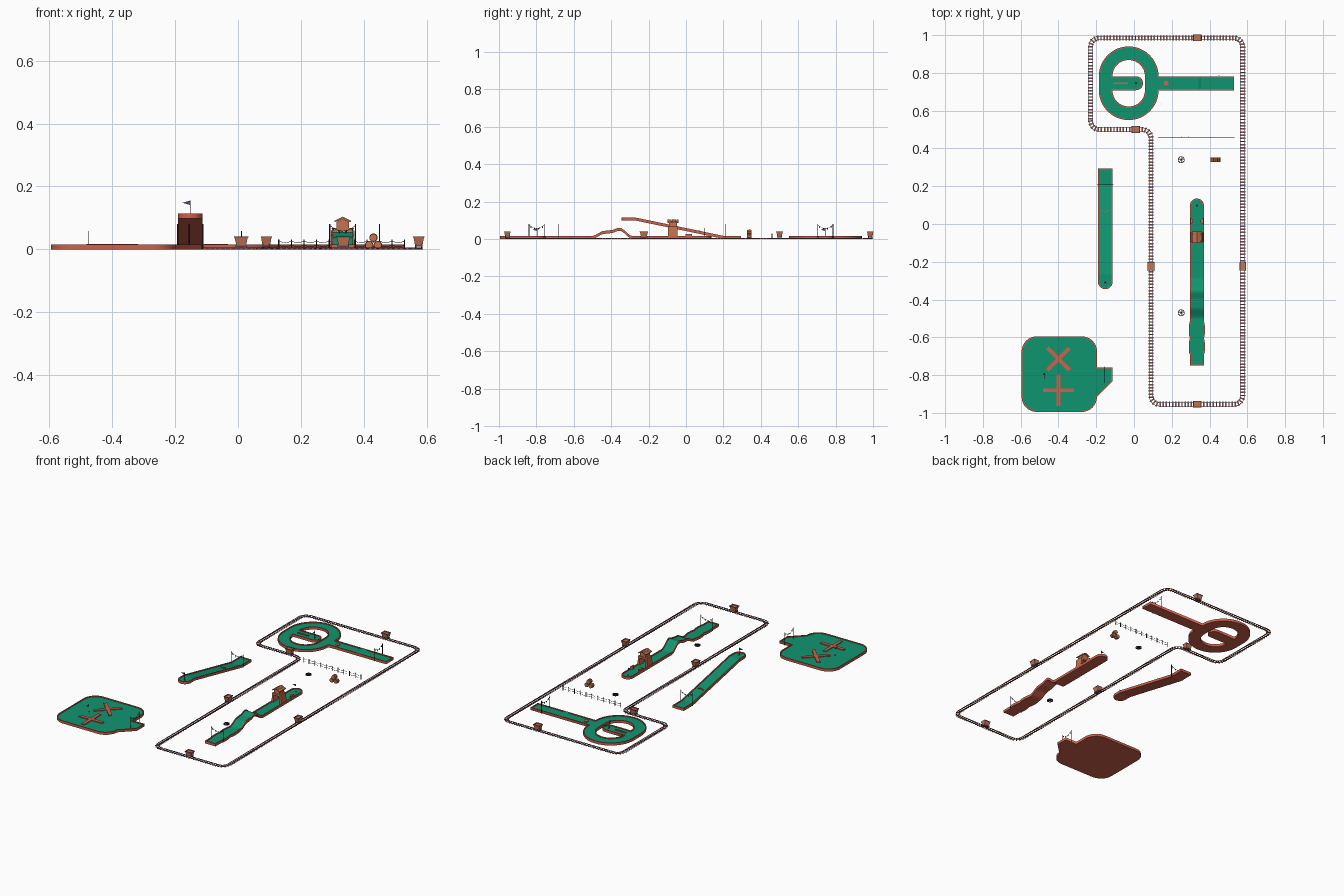
import bpy, bmesh, math
from mathutils import Vector as V, Matrix

if "Cube" in bpy.data.objects:
    bpy.data.objects.remove(bpy.data.objects["Cube"])

def mat(name, c):
    m = bpy.data.materials.new(name)
    m.diffuse_color = (*c, 1)
    m.use_nodes = True
    m.node_tree.nodes["Principled BSDF"].inputs["Base Color"].default_value = m.diffuse_color
    return m
RED, GREEN = mat("terracotta", (0.62, 0.12, 0.07)), mat("turf", (0.005, 0.30, 0.16))
DARK, PURPLE = mat("dark_wood", (0.04, 0.015, 0.02)), mat("steel_violet", (0.09, 0.07, 0.2))
WOOD = mat("orange_wood", (0.55, 0.17, 0.08))

class part:
    """Gathers bmesh geometry into one named object."""
    def __init__(self, name, m, M=Matrix()):
        self.name, self.m, self.M, self.bm = name, m, M, bmesh.new()
    def __enter__(self):
        return self.bm
    def __exit__(self, *err):
        bmesh.ops.remove_doubles(self.bm, verts=self.bm.verts, dist=1e-6)
        bmesh.ops.recalc_face_normals(self.bm, faces=self.bm.faces)
        me = bpy.data.meshes.new(self.name)
        self.bm.to_mesh(me)
        me.materials.append(self.m)
        me.transform(self.M)
        bpy.context.collection.objects.link(bpy.data.objects.new(self.name, me))

def add_box(bm, c, s, rz=0.0):
    M = Matrix.Translation(c) @ Matrix.Rotation(rz, 4, 'Z') @ Matrix.Diagonal((*s, 1))
    return bmesh.ops.create_cube(bm, size=1, matrix=M)['verts']
def add_rod(bm, a, b, r, n=8):
    a, b = V(a), V(b)
    M = Matrix.Translation((a + b) / 2) @ (b - a).to_track_quat('Z', 'Y').to_matrix().to_4x4()
    bmesh.ops.create_cone(bm, cap_ends=True, segments=n, radius1=r, radius2=r, depth=(b - a).length, matrix=M)
def add_prism(bm, pts, vec):
    f = bm.faces.new([bm.verts.new(p) for p in pts])
    g = bmesh.ops.extrude_face_region(bm, geom=[f])['geom']
    bmesh.ops.translate(bm, vec=vec, verts=[v for v in g if isinstance(v, bmesh.types.BMVert)])
def arc(cx, cy, r, a, b, n=16):
    ts = [math.radians(a + (b - a) * i / n) for i in range(n + 1)]
    return [(cx + r * math.cos(t), cy + r * math.sin(t)) for t in ts]
def rounded(corners, r, n=6):
    out = []
    for i, p in enumerate(corners):
        p, a, b = V(p), V(corners[i - 1]), V(corners[(i + 1) % len(corners)])
        u, v = (a - p).normalized() * r, (b - p).normalized() * r
        for t in [math.pi / 2 * k / n for k in range(n + 1)]:
            out.append(tuple(p + u + v - v * math.cos(t) - u * math.sin(t)))
    return out
def offset(loop, d):
    """Shift a closed loop to its left by d."""
    out = []
    for i, p in enumerate(loop):
        p, a, b = V(p), V(loop[i - 1]), V(loop[(i + 1) % len(loop)])
        u, v = (p - a).normalized(), (b - p).normalized()
        n1, n2 = V((-u.y, u.x)), V((-v.y, v.x))
        out.append(tuple(p + (n1 + n2) * d / (1 + n1.dot(n2))))
    return out
def flat(name, loops, z0, z1, m):
    """Filled outline with holes, extruded from z0 to z1."""
    cu = bpy.data.curves.new(name, 'CURVE')
    cu.dimensions, cu.fill_mode, cu.extrude = '2D', 'BOTH', (z1 - z0) / 2
    for l in loops:
        s = cu.splines.new('POLY')
        s.points.add(len(l) - 1)
        for q, p in zip(s.points, l):
            q.co = (p[0], p[1], 0, 1)
        s.use_cyclic_u = True
    cu.materials.append(m)
    ob = bpy.data.objects.new(name, cu)
    bpy.context.collection.objects.link(ob)
    ob.location.z = (z0 + z1) / 2

RIM, H, TURF = 0.006, 0.016, 0.011
def flat_hole(name, loops):
    ins = [offset(l, RIM) for l in loops]
    flat(name + "_base", loops, 0, TURF - 0.001, RED)
    flat(name + "_border", loops + ins, TURF - 0.001, H, RED)
    flat(name + "_turf", ins, TURF - 0.001, TURF, GREEN)
def lane(name, cx, y0, y1, w, zf, round_low, wf=lambda y: 0.0):
    """Lofted strip with raised border; one end square, the other semicircular."""
    L, st = y1 - y0, []
    ds = {round(x, 5) for x in [k * L / 90 for k in range(91)] + [RIM, L - RIM - .0001, L - RIM] +
          [w - w * math.cos(math.pi / 16 * k) for k in range(8)]}
    for d in sorted(ds):               # d is measured from the round end
        y, e = (y0 + d if round_low else y1 - d), max(0, w - d)
        o = math.sqrt(max(0, w * w - e * e)) + wf(y)
        i = math.sqrt(max(0, (w - RIM) ** 2 - e * e)) + wf(y)
        st.append((y, zf(y), o, 0 if d > L - RIM - .00005 else i))
    T = TURF - .001
    sections = (("border", RED, lambda o, i: [(-o, 0), (-o, H), (-i, H), (-i, T), (i, T), (i, H), (o, H), (o, 0)]),
                ("turf", GREEN, lambda o, i: [(-i, TURF), (i, TURF)]))
    for label, m, prof in sections:
        with part(name + "_" + label, m) as bm:
            rows = [[bm.verts.new((cx + a, y, z + b)) for a, b in prof(o, i)] for y, z, o, i in st]
            n = len(rows[0])
            for r, s in zip(rows, rows[1:]):
                for k in range(n if n > 2 else 1):
                    bm.faces.new((r[k], r[(k + 1) % n], s[(k + 1) % n], s[k]))
            if n > 2:
                bm.faces.new([rows[-1][k] for k in (0, 1, 6, 7)])
def interp(tab, smooth):
    def f(y):
        for (a, za), (b, zb) in zip(tab, tab[1:]):
            if a <= y <= b:
                t = (y - a) / (b - a)
                return za + (zb - za) * (t * t * (3 - 2 * t) if smooth else t)
        return 0.0
    return f

# ring-shaped hole
cx, ya, yb = -0.028, 0.708, 0.782
outer = [(0.53, ya), (0.53, yb)] + arc(cx, yb, .158, 0, 180, 24) + arc(cx, ya, .158, 180, 360, 24)
inner = arc(cx, yb, .086, 0, 180) + arc(.011, .745, .037, 90, -90) + arc(cx, ya, .086, 180, 360)
flat_hole("ring_hole", [outer, inner[::-1]])
with part("ring_hole_obstacles", RED) as bm:
    add_box(bm, (-.07, .745, .0135), (.075, .006, .007))
    add_rod(bm, (.17, .745, .01), (.17, .745, .016), .013, 16)
with part("ring_hole_hump", GREEN) as bm:
    add_prism(bm, [(x, .714, z) for x, z in ((.305, .0105), (.318, .016), (.342, .016), (.355, .0105))], (0, .062, 0))

# square hole with cross obstacles
flat_hole("square_hole", [arc(-.515, -.915, .08, 180, 270, 8) + arc(-.276, -.915, .08, 270, 360, 8) +
          [(-.196, -.835), (-.115, -.835), (-.115, -.76), (-.196, -.76)][1 - 1 + 1:] +
          arc(-.276, -.675, .08, 0, 90, 8) + arc(-.515, -.675, .08, 90, 180, 8)])
with part("cross_obstacles", RED) as bm:
    for y, a in ((-.715, math.pi / 4), (-.88, 0)):
        for k in range(2):
            add_box(bm, (-.4, y, .013), (.165, .02, .0065 - k * .0004), a + k * math.pi / 2)

# raised ramp hole and humped hole
lane("ramp_hole", -.152, -.345, .295, .039, interp([(-.345, .098), (-.265, .098), (.205, 0), (.3, 0)], False), True)
lane("hump_hole", .333, -.75, .135, .037, interp([(-.76, 0), (-.505, 0), (-.435, .028), (-.405, .031),
     (-.355, .044), (-.285, 0), (.14, 0)], True), False,
     lambda y: max([0] + [.006 * math.sqrt(max(0, 1 - ((y - c) / .04) ** 2)) for c in (-.56, -.65)]))
with part("ramp_chevron", RED) as bm:
    for s in (-1, 1):
        add_box(bm, (-.152 + s * .009, .068, .04), (.022, .004, .01), s * .6)

# mine house over the lane, with side wedges
with part("mine_house", WOOD) as bm:
    for s in (-1, 1):
        leg = ((.035, .01), (.022, .01), (.018, .066), (.03, .066))
        add_prism(bm, [(.333 + s * a, -.095, z) for a, z in leg], (0, .05, 0))
        wedge = ((.034, -.002), (.02, .008), (.02, .022), (.034, .032))
        add_prism(bm, [(.333 + s * a, y, .008) for a, y in wedge], (0, 0, .02))
    add_box(bm, (.333, -.07, .062), (.06, .05, .012))
    gable = ((-.02, .066), (.02, .066), (.02, .088), (0, .097), (-.02, .088))
    add_prism(bm, [(.333 + a, -.092, z) for a, z in gable], (0, .044, 0))
with part("mine_house_roof", WOOD) as bm:
    for s in (-1, 1):
        for k in range(5):
            plank = ((0, .098), (.026, .086), (.026, .091), (0, .104))
            add_prism(bm, [(.333 + s * a, -.1 + k * .0122, z) for a, z in plank], (0, .0112, 0))

# flags with cups
for name, p, d in (("ring", (.011, .745, TURF), (0, -1, 0)), ("square", (-.475, -.795, TURF), (0, -1, 0)),
                   ("ramp", (-.152, -.31, .109), (-1, 0, 0)), ("hump", (.333, .098, TURF), (-1, 0, 0))):
    p, d, up = V(p), V(d), V((0, 0, 1))
    with part(name + "_flag_pole", DARK) as bm:
        add_rod(bm, p, p + up * .047, .0012)
        add_rod(bm, p, p + up * .0008, .006, 16)
    with part(name + "_flag_pennant", PURPLE) as bm:
        add_prism(bm, [p + up * .046, p + d * .025 + up * .039, p + up * .032], V((d.y, d.x, 0)) * .001)

# bunting gates and rope fence: posts joined by sagging string
def string(bm, a, b, sag, pennants=0, n=8):
    P = [a.lerp(b, i / n) - V((0, 0, sag * 4 * (i / n) * (1 - i / n))) for i in range(n + 1)]
    u = (b - a).normalized()
    for p, q in zip(P, P[1:]):
        add_rod(bm, p, q, .0008, 5)
    for p in P[1:2 * pennants:2]:
        add_prism(bm, [p - u * .005, p + u * .005, p - V((0, 0, .011))], V((u.y, u.x, 0)) * .001)
for name, c, d in (("ring", (.45, .745, 0), (0, .041, 0)), ("square", (-.155, -.798, 0), (0, .041, 0)),
                   ("ramp", (-.152, .21, 0), (.041, 0, 0)), ("hump", (.333, -.68, 0), (.041, 0, 0))):
    with part(name + "_gate", DARK) as bm:
        a, b, up = V(c) - V(d), V(c) + V(d), V((0, 0, .08))
        add_rod(bm, a, a + up, .0018)
        add_rod(bm, b, b + up, .0018)
        string(bm, a + up * .95, b + up * .95, .018, 4)
with part("rope_fence", DARK) as bm:
    for i in range(11):
        add_rod(bm, (.13 + .04 * i, .46, 0), (.13 + .04 * i, .46, .031), .002)
        for z in (.014, .027) if i < 10 else ():
            string(bm, V((.13 + .04 * i, .46, z)), V((.17 + .04 * i, .46, z)), .006)

# railway loop
path = rounded([(-.23, .5), (.09, .5), (.09, -.955), (.575, -.955), (.575, .985), (-.23, .985)], .045)
for s in (-1, 1):
    flat("rail", [offset(path, s * .0075), offset(path, s * .0105)], .002, .005, PURPLE)
with part("sleepers", WOOD) as bm:
    left = 0.0
    for p, q in zip(path, path[1:] + path[:1]):
        d = V(q) - V(p)
        while left < d.length:
            c = V(p) + d.normalized() * left
            add_box(bm, (c.x, c.y, .0013), (.0075, .028, .0026), math.atan2(d.y, d.x))
            left += .0166
        left -= d.length

# mine carts
for x, y, a in ((.335, .985, 0), (.01, .5, 0), (.09, -.225, 1), (.575, -.225, 1), (.335, -.955, 0)):
    M = Matrix.Translation((x, y, 0)) @ Matrix.Rotation(a * math.pi / 2, 4, 'Z')
    with part("cart_body", WOOD, M) as bm:
        for v in add_box(bm, (0, 0, .0265), (.044, .034, .029)):
            if v.co.z < .02:
                v.co.x, v.co.y = v.co.x * .68, v.co.y * .7
        top = max(bm.faces, key=lambda f: f.calc_center_median().z)
        bmesh.ops.inset_region(bm, faces=[top], thickness=.003)
        bmesh.ops.translate(bm, vec=(0, 0, -.006), verts=top.verts)
    with part("cart_chassis", PURPLE, M) as bm:
        add_box(bm, (0, 0, .0115), (.034, .016, .004))
        for s in (-1, 1):
            add_box(bm, (0, s * .0165, .039), (.046, .002, .004))
            for t in (-.012, .012):
                add_rod(bm, (t, s * .0075, .0105), (t, s * .0115, .0105), .0065, 12)

# stacked barrels and spoked wheels lying on the ground
with part("barrel_stack", WOOD) as bm:
    for x, z in ((.417, .0135), (.445, .0135), (.431, .037)):
        add_rod(bm, (x, .327, z), (x, .351, z), .0125, 10)
        add_rod(bm, (x, .333, z), (x, .345, z), .0138, 10)
for y in (.34, -.47):
    flat("wheel_rim", [arc(.25, y, .018, 0, 345, 23), arc(.25, y, .0145, 0, 345, 23)], 0, .005, DARK)
    with part("wheel_spokes", DARK) as bm:
        for k in range(4):
            add_box(bm, (.25, y, .0025), (.033, .002, .003), k * math.pi / 4)
        add_rod(bm, (.25, y, 0), (.25, y, .006), .004, 12)
